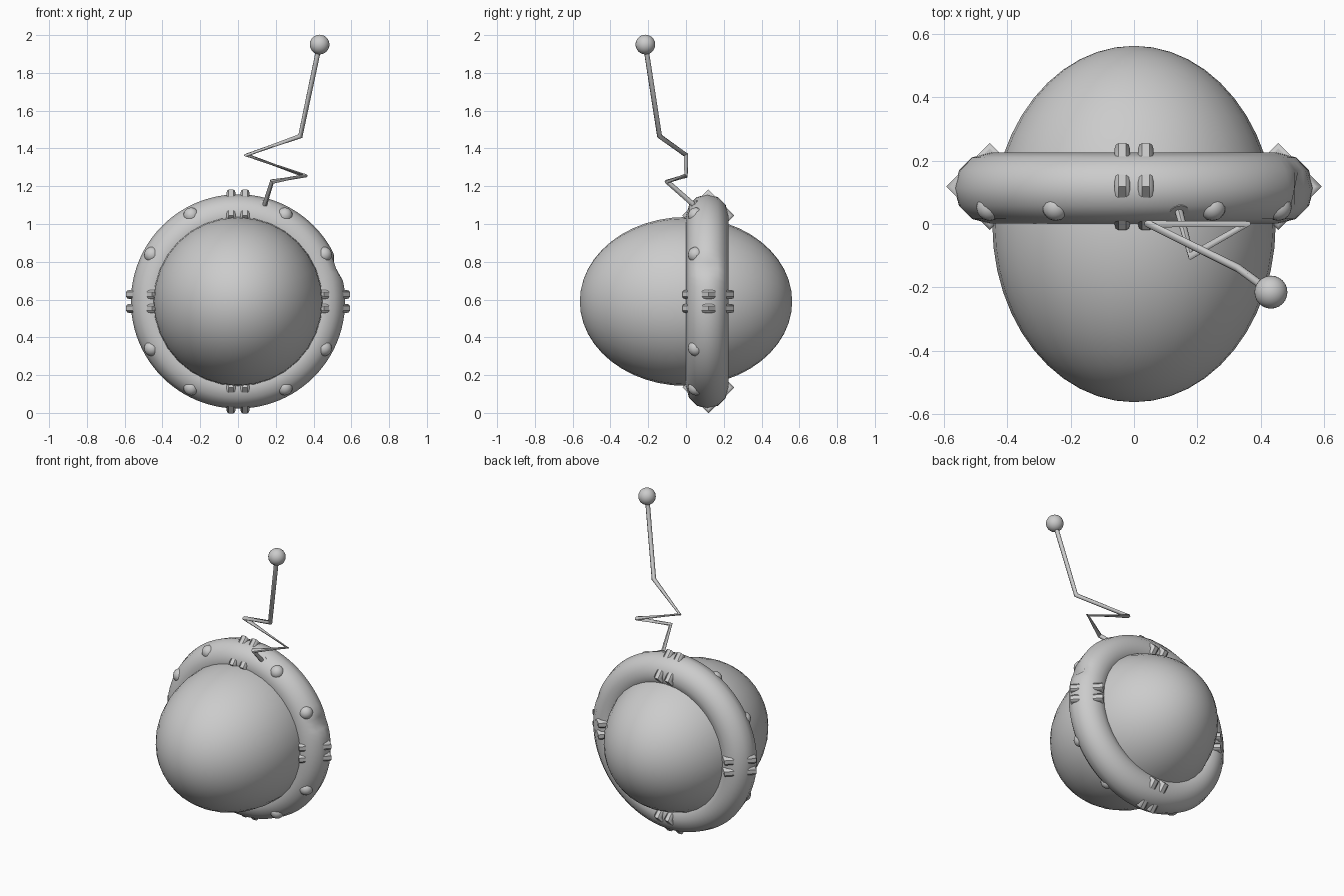
import bpy, bmesh, math
from mathutils import Vector, Matrix

cube = bpy.data.objects.get("Cube")
if cube:
    bpy.data.objects.remove(cube, do_unlink=True)

grey = bpy.data.materials.new("plain_grey")
grey.use_nodes = True
GREY = (0.6, 0.6, 0.6, 1)
grey.diffuse_color = GREY
grey.node_tree.nodes["Principled BSDF"].inputs["Base Color"].default_value = GREY

CENTRE = Vector((0, 0, 0.59))
RING_R, RING_Y, TUBE = 0.455, 0.113, 0.112


def finish(obj, name, angle=50):
    obj.name = name
    obj.data.materials.append(grey)
    bpy.ops.object.select_all(action='DESELECT')
    obj.select_set(True)
    bpy.context.view_layer.objects.active = obj
    bpy.ops.object.shade_smooth_by_angle(angle=math.radians(angle))
    return obj


def ball(name, loc, scale, segments=24, rings=16):
    bpy.ops.mesh.primitive_uv_sphere_add(segments=segments, ring_count=rings, location=loc)
    obj = bpy.context.object
    obj.scale = scale
    bpy.ops.object.transform_apply(location=False, rotation=False, scale=True)
    return finish(obj, name)


def on_ring(angle, radius, y):
    return CENTRE + Vector((radius * math.cos(angle), y, radius * math.sin(angle)))


# Egg-shaped helmet dome, poles at front and back
dome = ball("helmet_dome", CENTRE, (0.447, 0.447, 0.562), 32, 24)
dome.rotation_euler.x = math.pi / 2

# Collar ring around the dome, with one dent on its left side
bpy.ops.mesh.primitive_torus_add(major_radius=RING_R, minor_radius=TUBE,
                                 major_segments=96, minor_segments=12,
                                 location=CENTRE + Vector((0, RING_Y, 0)))
ring = bpy.context.object
ring.data.transform(Matrix.Rotation(math.pi / 2, 4, 'X'))
dent = Vector((0.53, 0, 0.185))
for v in ring.data.vertices:
    d = (v.co - dent).length
    v.co -= dent.normalized() * 0.035 * math.exp(-(d / 0.04) ** 2)
finish(ring, "collar_ring")

# Paired diamond clamps at the four quarters
for q, side in enumerate(("left", "top", "right", "bottom")):
    angle = q * math.pi / 2
    for k, offset in enumerate((-0.037, 0.037)):
        bpy.ops.mesh.primitive_cylinder_add(vertices=4, radius=0.137, depth=0.048)
        clamp = bpy.context.object
        tangent = Vector((-math.sin(angle), 0, math.cos(angle)))
        clamp.location = on_ring(angle, 0.455, 0.118) + tangent * offset
        clamp.rotation_euler = (0, -angle, 0)
        bevel = clamp.modifiers.new("soft_edges", 'BEVEL')
        bevel.width = 0.012
        bevel.segments = 2
        # Only the rims are rounded, the diamond corners stay crisp
        bevel.limit_method = 'WEIGHT'
        bm = bmesh.new()
        bm.from_mesh(clamp.data)
        weight = bm.edges.layers.float.new("bevel_weight_edge")
        for e in bm.edges:
            a, b = e.verts
            e[weight] = 1.0 if abs(a.co.z - b.co.z) < 0.001 else 0.0
        bm.to_mesh(clamp.data)
        bm.free()
        finish(clamp, f"{side}_clamp_{k + 1}", 40)

# Domed rivets on the front of the ring
for q in range(4):
    for k, turn in enumerate((28.5, 61.5)):
        angle = math.radians(q * 90 + turn)
        ball(f"rivet_{q * 2 + k + 1}", on_ring(angle, 0.518, 0.052), (0.042,) * 3, 16, 10)

# Bent antenna with a socket and a ball tip
path = [(0.135, 0.065, 1.08), (0.18, -0.1, 1.225), (0.355, 0, 1.255),
        (0.045, 0, 1.365), (0.33, -0.14, 1.465), (0.432, -0.215, 1.95)]
curve = bpy.data.curves.new("antenna_rod", 'CURVE')
curve.dimensions = '3D'
curve.bevel_depth = 0.0135
curve.bevel_resolution = 2
curve.use_fill_caps = True
spline = curve.splines.new('POLY')
spline.points.add(len(path) - 1)
for point, co in zip(spline.points, path):
    point.co = (*co, 1)
rod = bpy.data.objects.new("antenna_rod", curve)
bpy.context.collection.objects.link(rod)
bpy.ops.object.select_all(action='DESELECT')
rod.select_set(True)
bpy.context.view_layer.objects.active = rod
bpy.ops.object.convert(target='MESH')
finish(bpy.context.object, "antenna_rod")

base, bend = Vector(path[0]), Vector(path[1])
bpy.ops.mesh.primitive_cone_add(vertices=16, radius1=0.034, radius2=0.03, depth=0.05,
                                location=base + (bend - base).normalized() * 0.012)
socket = bpy.context.object
socket.rotation_euler = (bend - base).to_track_quat('Z', 'Y').to_euler()
finish(socket, "antenna_socket")
ball("antenna_tip", path[-1], (0.052,) * 3)
